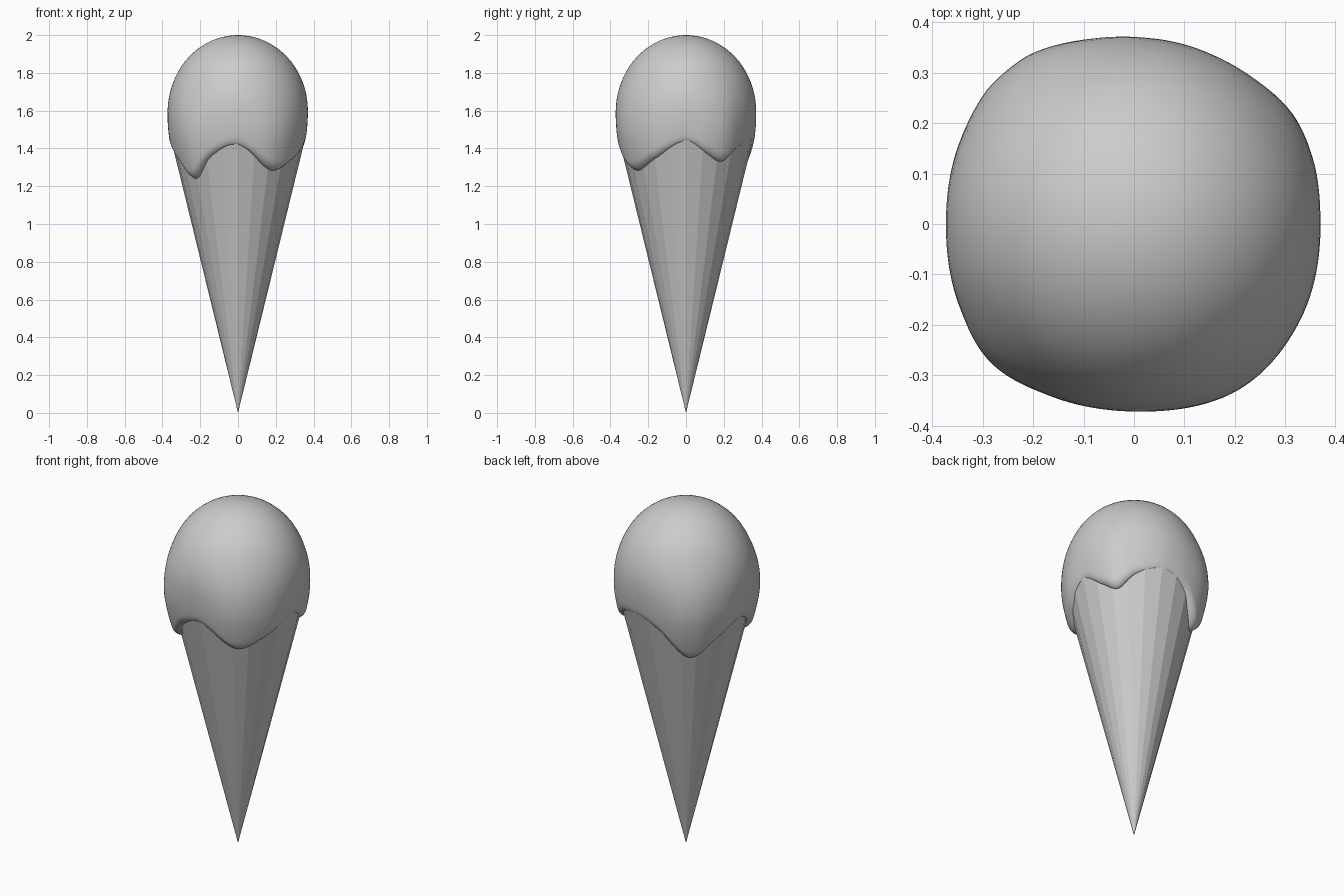
import bpy, bmesh
from math import sin, cos, pi, radians, sqrt

if "Cube" in bpy.data.objects:
    bpy.data.objects.remove(bpy.data.objects["Cube"])

SLOPE = 0.245          # cone radius per unit height
CONE_TOP = 1.46


def finish(bm, name, smooth):
    bmesh.ops.recalc_face_normals(bm, faces=bm.faces)
    mesh = bpy.data.meshes.new(name)
    bm.to_mesh(mesh)
    bm.free()
    for p in mesh.polygons:
        p.use_smooth = smooth
    ob = bpy.data.objects.new(name, mesh)
    bpy.context.collection.objects.link(ob)
    return ob


# Wafer cone: 24 flat sides, point down
bm = bmesh.new()
tip = bm.verts.new((0, 0, 0))
rim = [bm.verts.new((SLOPE * CONE_TOP * cos(i * pi / 12), SLOPE * CONE_TOP * sin(i * pi / 12), CONE_TOP))
       for i in range(24)]
for i in range(24):
    bm.faces.new((tip, rim[(i + 1) % 24], rim[i]))
finish(bm, "wafer_cone", False)

# Height of the melted edge around the scoop: (angle in degrees, z)
EDGE = [(-180, 1.41), (-155, 1.33), (-136, 1.24), (-115, 1.36), (-90, 1.42), (-57, 1.285),
        (-30, 1.345), (0, 1.44), (20, 1.37), (35, 1.33), (53, 1.41), (78, 1.45), (100, 1.39),
        (128, 1.225), (155, 1.335)]


def edge_height(deg):
    n = len(EDGE)

    def key(k):
        a, z = EDGE[k % n]
        return a + 360 * (k // n), z
    k = max(j for j in range(n) if EDGE[j][0] <= deg)
    p = [key(k + d) for d in (-1, 0, 1, 2)]
    h = p[2][0] - p[1][0]
    t = (deg - p[1][0]) / h
    m1 = h * (p[2][1] - p[0][1]) / (p[2][0] - p[0][0])
    m2 = h * (p[3][1] - p[1][1]) / (p[3][0] - p[1][0])
    return ((2*t**3 - 3*t*t + 1) * p[1][1] + (t**3 - 2*t*t + t) * m1
            + (3*t*t - 2*t**3) * p[2][1] + (t**3 - t*t) * m2)


def scoop_radius(z, edge):
    # egg-like dome, swelling outwards above each drip
    r = 0.37 * sqrt(max(0, 1 - ((z - 1.6) / 0.4) ** 2)) if z > 1.6 else 0.37 - 0.5 * (1.6 - z) ** 2
    w = min(1, max(0, (1.44 - edge) / 0.2))
    s = min(1, max(0, (1.8 - z) / 0.35))
    return r + 0.032 * w * s * s * (3 - 2 * s)


def scoop_profile(edge):
    pts = [(1.6 + 0.4 * cos(i * pi / 40), i) for i in range(1, 20)]
    pts = [(scoop_radius(z, edge), z) for z, _ in pts]
    curl = 0.045
    start = edge + curl
    for i in range(13):
        z = 1.6 + (start - 1.6) * i / 12
        pts.append((scoop_radius(z, edge), z))
    # rounded lip tucking in to the cone
    for i in range(1, 9):
        a = i * pi / 16
        z = start - curl * sin(a)
        inner = SLOPE * z - 0.004
        pts.append((inner + (scoop_radius(z, edge) - inner) * cos(a), z))
    return pts


# Ice cream scoop with drips
N = 144
bm = bmesh.new()
top = bm.verts.new((0, 0, 2))
cols = []
for j in range(N):
    deg = -180 + 360 * j / N
    a = radians(deg)
    cols.append([bm.verts.new((r * cos(a), r * sin(a), z)) for r, z in scoop_profile(edge_height(deg))])
for j in range(N):
    c, d = cols[j], cols[(j + 1) % N]
    bm.faces.new((top, c[0], d[0]))
    for i in range(len(c) - 1):
        bm.faces.new((c[i], c[i + 1], d[i + 1], d[i]))
finish(bm, "ice_cream_scoop", True)
